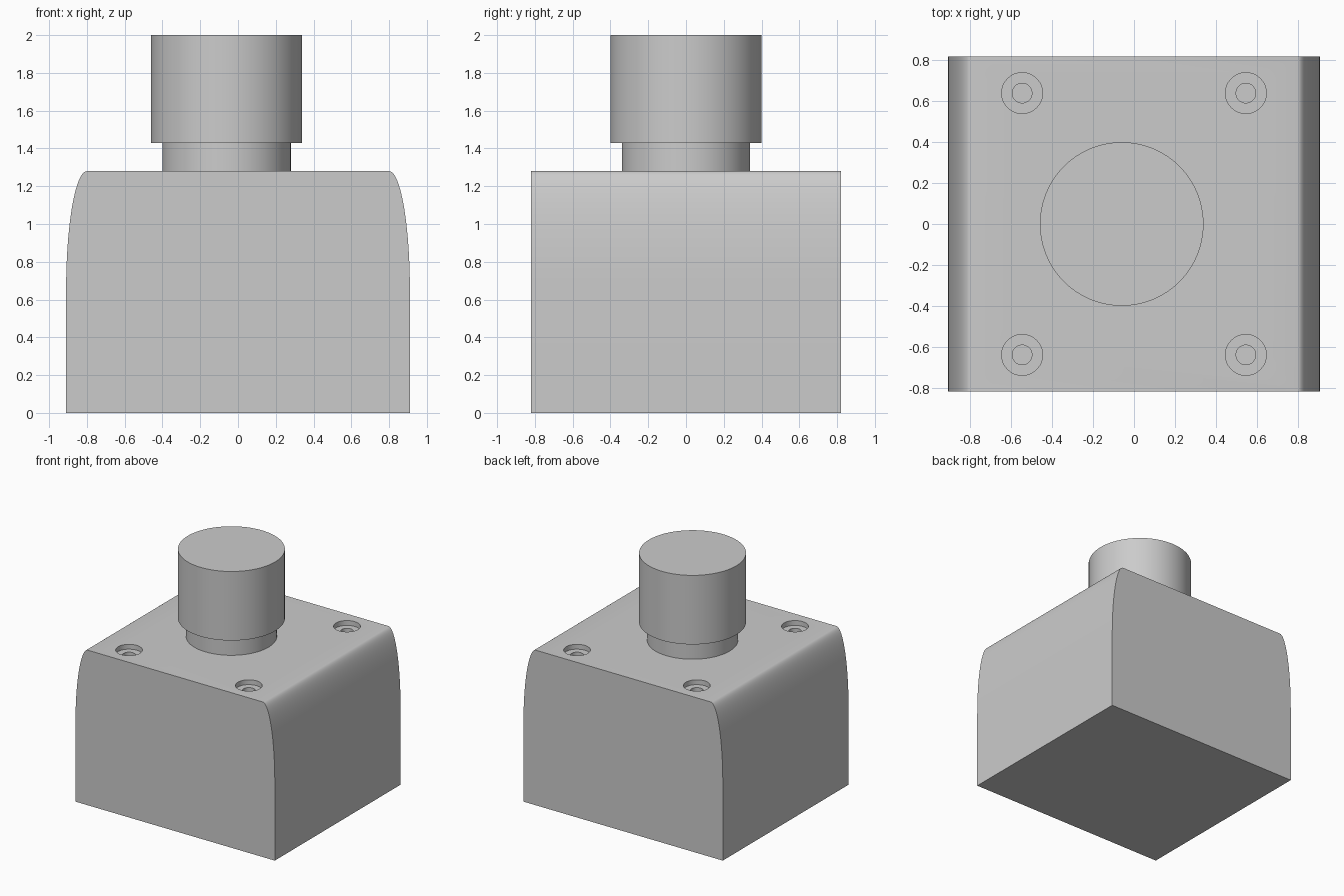
import bpy
import bmesh
from math import cos, sin, pi, radians

if "Cube" in bpy.data.objects:
    bpy.data.objects.remove(bpy.data.objects["Cube"])

grey = bpy.data.materials.new("light_grey")
grey.use_nodes = True
colour = (0.6, 0.6, 0.6, 1)
grey.diffuse_color = colour
grey.node_tree.nodes["Principled BSDF"].inputs["Base Color"].default_value = colour

HALF_X, HALF_Y, TOP = 0.91, 0.82, 1.28


def smooth(obj):
    bpy.ops.object.select_all(action='DESELECT')
    obj.select_set(True)
    bpy.context.view_layer.objects.active = obj
    bpy.ops.object.shade_smooth_by_angle(angle=radians(35))


def cylinder(name, x, y, radius, z0, z1, sides=96):
    bpy.ops.mesh.primitive_cylinder_add(
        vertices=sides, radius=radius, depth=z1 - z0, location=(x, y, (z0 + z1) / 2))
    obj = bpy.context.object
    obj.name = name
    obj.data.materials.append(grey)
    return obj


# Body: arched profile extruded front to back
rx, rz, steps = 0.11, 0.63, 20
shoulder = [(HALF_X - rx + rx * cos(t), TOP - rz + rz * sin(t))
            for t in (pi / 2 * i / steps for i in range(steps + 1))]
profile = [(HALF_X, 0)] + shoulder
profile += [(-x, z) for x, z in reversed(profile)]

bm = bmesh.new()
face = bm.faces.new([bm.verts.new((x, -HALF_Y, z)) for x, z in profile])
ext = bmesh.ops.extrude_face_region(bm, geom=[face])
moved = [v for v in ext["geom"] if isinstance(v, bmesh.types.BMVert)]
bmesh.ops.translate(bm, verts=moved, vec=(0, 2 * HALF_Y, 0))
bmesh.ops.recalc_face_normals(bm, faces=bm.faces)
mesh = bpy.data.meshes.new("body")
bm.to_mesh(mesh)
bm.free()
body = bpy.data.objects.new("body", mesh)
bpy.context.collection.objects.link(body)
mesh.materials.append(grey)

# Counterbored screw holes in the four corners of the top
for radius, depth in ((0.1, 0.04), (0.048, 0.2)):
    for sx in (-1, 1):
        for sy in (-1, 1):
            cutter = cylinder("hole_cutter", sx * 0.547, sy * 0.64,
                              radius, TOP - depth, TOP + 0.1, 48)
            cutter.hide_render = True
            bpy.context.view_layer.objects.active = body
            mod = body.modifiers.new("screw_hole", 'BOOLEAN')
            mod.operation = 'DIFFERENCE'
            mod.solver = 'EXACT'
            mod.object = cutter
            bpy.ops.object.modifier_apply(modifier=mod.name)
            bpy.data.objects.remove(cutter)
smooth(body)

# Push button: narrow neck under a wider cap
smooth(cylinder("button_neck", -0.06, 0, 0.34, TOP, 1.43))
smooth(cylinder("button_cap", -0.06, 0, 0.4, 1.43, 2.0))
